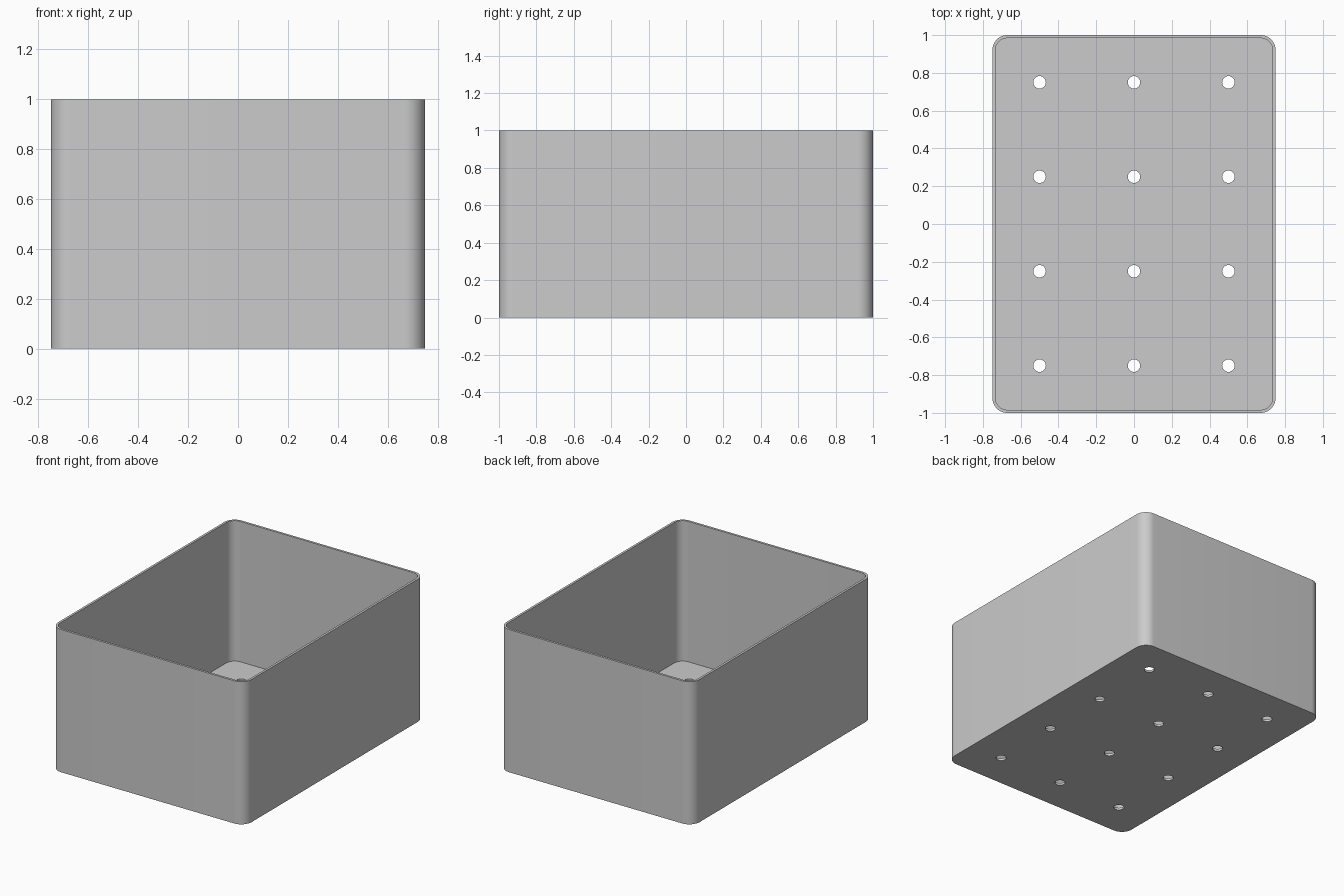
import bpy, bmesh
from math import sin, cos, pi, radians
from mathutils import Matrix, Vector

if "Cube" in bpy.data.objects:
    bpy.data.objects.remove(bpy.data.objects["Cube"], do_unlink=True)

WIDTH, LENGTH, HEIGHT = 1.5, 2.0, 1.0
WALL, CORNER = 0.016, 0.08
HOLE_RADIUS = 0.033
SEGMENTS = 12

grey = bpy.data.materials.new("plain grey")
grey.use_nodes = True
grey.diffuse_color = (0.6, 0.6, 0.6, 1)
grey.node_tree.nodes["Principled BSDF"].inputs["Base Color"].default_value = (0.6, 0.6, 0.6, 1)


def make_object(name, bm):
    bmesh.ops.recalc_face_normals(bm, faces=bm.faces)
    mesh = bpy.data.meshes.new(name)
    bm.to_mesh(mesh)
    bm.free()
    mesh.materials.append(grey)
    obj = bpy.data.objects.new(name, mesh)
    bpy.context.collection.objects.link(obj)
    return obj


def rounded_block(name, width, length, radius, bottom, top):
    """Upright block with rounded vertical corners."""
    bm = bmesh.new()
    ring = []
    for quarter, (sx, sy) in enumerate([(1, 1), (-1, 1), (-1, -1), (1, -1)]):
        cx, cy = sx * (width / 2 - radius), sy * (length / 2 - radius)
        for i in range(SEGMENTS + 1):
            a = (quarter + i / SEGMENTS) * pi / 2
            ring.append(bm.verts.new((cx + radius * cos(a), cy + radius * sin(a), bottom)))
    base = bm.faces.new(ring)
    result = bmesh.ops.extrude_face_region(bm, geom=[base], use_keep_orig=True)
    moved = [g for g in result["geom"] if isinstance(g, bmesh.types.BMVert)]
    bmesh.ops.translate(bm, verts=moved, vec=Vector((0, 0, top - bottom)))
    return make_object(name, bm)


def cut(target, cutter):
    mod = target.modifiers.new("cut", "BOOLEAN")
    mod.operation = "DIFFERENCE"
    mod.solver = "EXACT"
    mod.object = cutter
    bpy.context.view_layer.objects.active = target
    bpy.ops.object.modifier_apply(modifier=mod.name)
    bpy.data.objects.remove(cutter, do_unlink=True)


# Open box with thin walls and floor
box = rounded_block("planter_box", WIDTH, LENGTH, CORNER, 0, HEIGHT)
cavity = rounded_block("cavity_cutter", WIDTH - 2 * WALL, LENGTH - 2 * WALL,
                       CORNER - WALL, WALL, HEIGHT + 0.2)
cut(box, cavity)

# Grid of drainage holes through the floor
bm = bmesh.new()
for x in (-0.5, 0, 0.5):
    for y in (-0.75, -0.25, 0.25, 0.75):
        bmesh.ops.create_cone(bm, cap_ends=True, segments=32, radius1=HOLE_RADIUS,
                              radius2=HOLE_RADIUS, depth=0.2,
                              matrix=Matrix.Translation((x, y, 0)))
cut(box, make_object("drain_hole_cutter", bm))

# Smooth corners and hole walls, crisp rims
bpy.ops.object.select_all(action="DESELECT")
box.select_set(True)
bpy.context.view_layer.objects.active = box
bpy.ops.object.shade_smooth_by_angle(angle=radians(30))
